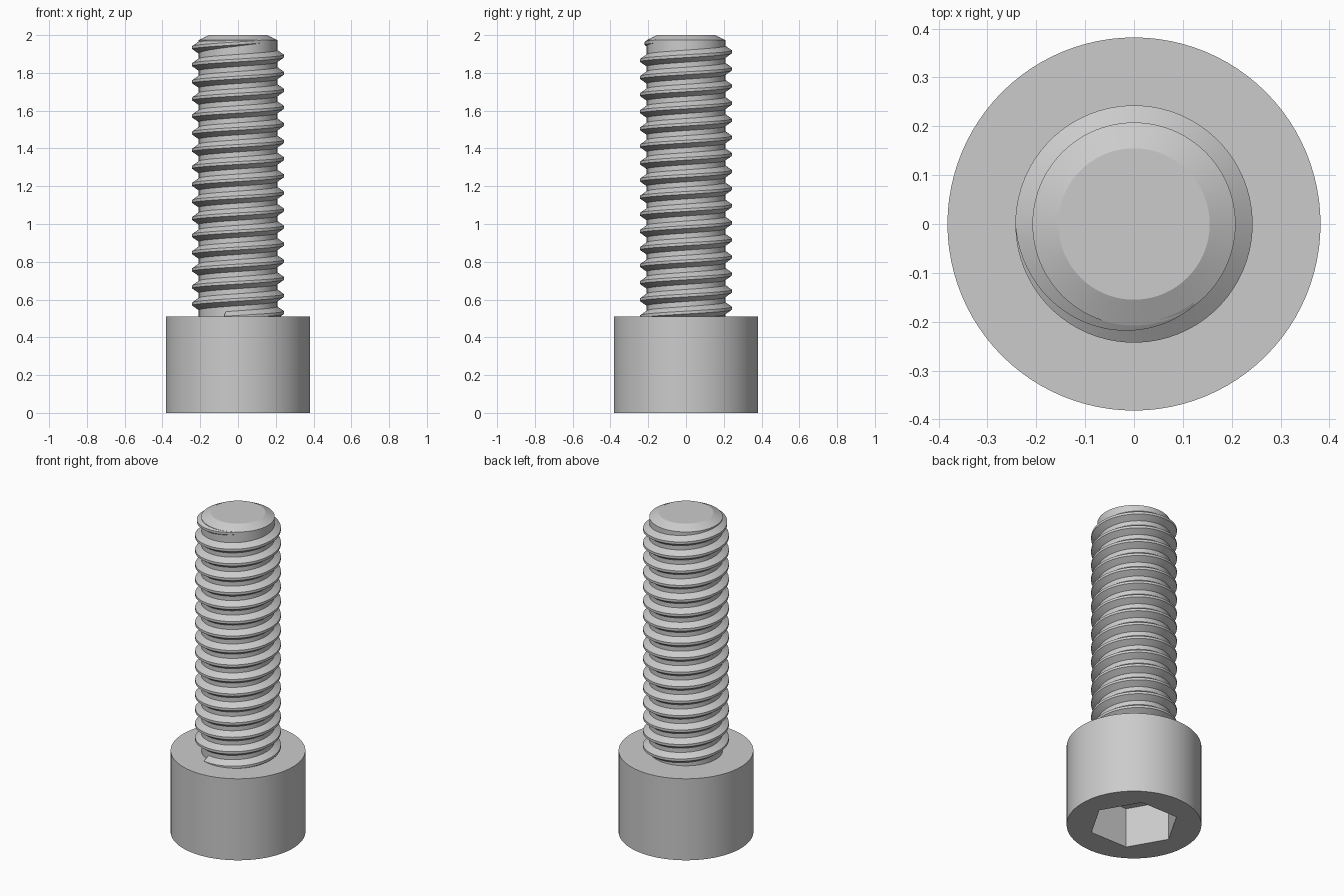
import bpy, bmesh
from math import pi, cos, sin, radians

cube = bpy.data.objects.get("Cube")
if cube:
    bpy.data.objects.remove(cube, do_unlink=True)

HEAD_R, HEAD_H = 0.382, 0.51
ROOT_R, CREST_R, PITCH = 0.208, 0.243, 0.0905
HEX_R, HEX_DEPTH = 0.256, 0.25
SEGS = 96

steel = bpy.data.materials.new("grey_steel")
steel.use_nodes = True
steel.diffuse_color = (0.6, 0.6, 0.6, 1)
steel.node_tree.nodes["Principled BSDF"].inputs["Base Color"].default_value = (0.6, 0.6, 0.6, 1)


def skin(name, rings, closed):
    """Join successive rings of points with quads and cap both ends."""
    bm = bmesh.new()
    loops = [[bm.verts.new(p) for p in ring] for ring in rings]
    n = len(loops[0])
    for a, b in zip(loops, loops[1:]):
        for i in range(n):
            j = (i + 1) % n
            bm.faces.new((a[i], a[j], b[j], b[i]))
    bm.faces.new(loops[0])
    bm.faces.new(loops[-1])
    bmesh.ops.recalc_face_normals(bm, faces=bm.faces)
    mesh = bpy.data.meshes.new(name)
    bm.to_mesh(mesh)
    bm.free()
    mesh.materials.append(steel)
    obj = bpy.data.objects.new(name, mesh)
    bpy.context.collection.objects.link(obj)
    bpy.ops.object.select_all(action='DESELECT')
    obj.select_set(True)
    bpy.context.view_layer.objects.active = obj
    bpy.ops.object.shade_smooth_by_angle(angle=radians(22))
    return obj


def circle(r, z):
    return [(r * cos(t), r * sin(t), z) for t in (2 * pi * i / SEGS for i in range(SEGS))]


def hexagon(r, z):
    pts = []
    for i in range(SEGS):
        t = 2 * pi * i / SEGS
        d = r * cos(pi / 6) / cos(t % (pi / 3) - pi / 6)
        pts.append((d * cos(t), d * sin(t), z))
    return pts


# Cylindrical head with a hexagonal socket in its underside
skin("head", [hexagon(HEX_R, HEX_DEPTH), hexagon(HEX_R, 0),
              circle(HEAD_R, 0), circle(HEAD_R, HEAD_H)], True)

# Shank core with a chamfered tip
skin("shank", [circle(ROOT_R, HEAD_H - 0.02), circle(ROOT_R, 1.973), circle(0.155, 2.0)], True)

# Right-handed thread, tapering into the core at the tip
END_Z = 1.934                 # crest height where the taper begins, on the -x side
TURNS = 15.8
FADE = 0.36                   # taper length in turns
CREST, BASE, SINK = 0.0075, 0.0325, 0.006
STEPS = 72
rings = []
for k in range(int((TURNS + FADE) * STEPS) + 1):
    turn = k / STEPS - TURNS  # zero where the taper begins
    t = pi + 2 * pi * turn
    z = END_Z + PITCH * turn
    f = 1 - max(0, turn) / FADE
    top = ROOT_R - 0.001 + (CREST_R - ROOT_R + 0.001) * f
    low = ROOT_R - SINK
    half = CREST + (BASE - CREST) * f
    flare = half + SINK * 0.6
    section = [(low, -flare), (top, -CREST), (top, CREST), (low, flare)]
    rings.append([(r * cos(t), r * sin(t), z + dz) for r, dz in section])
skin("thread", rings, True)
